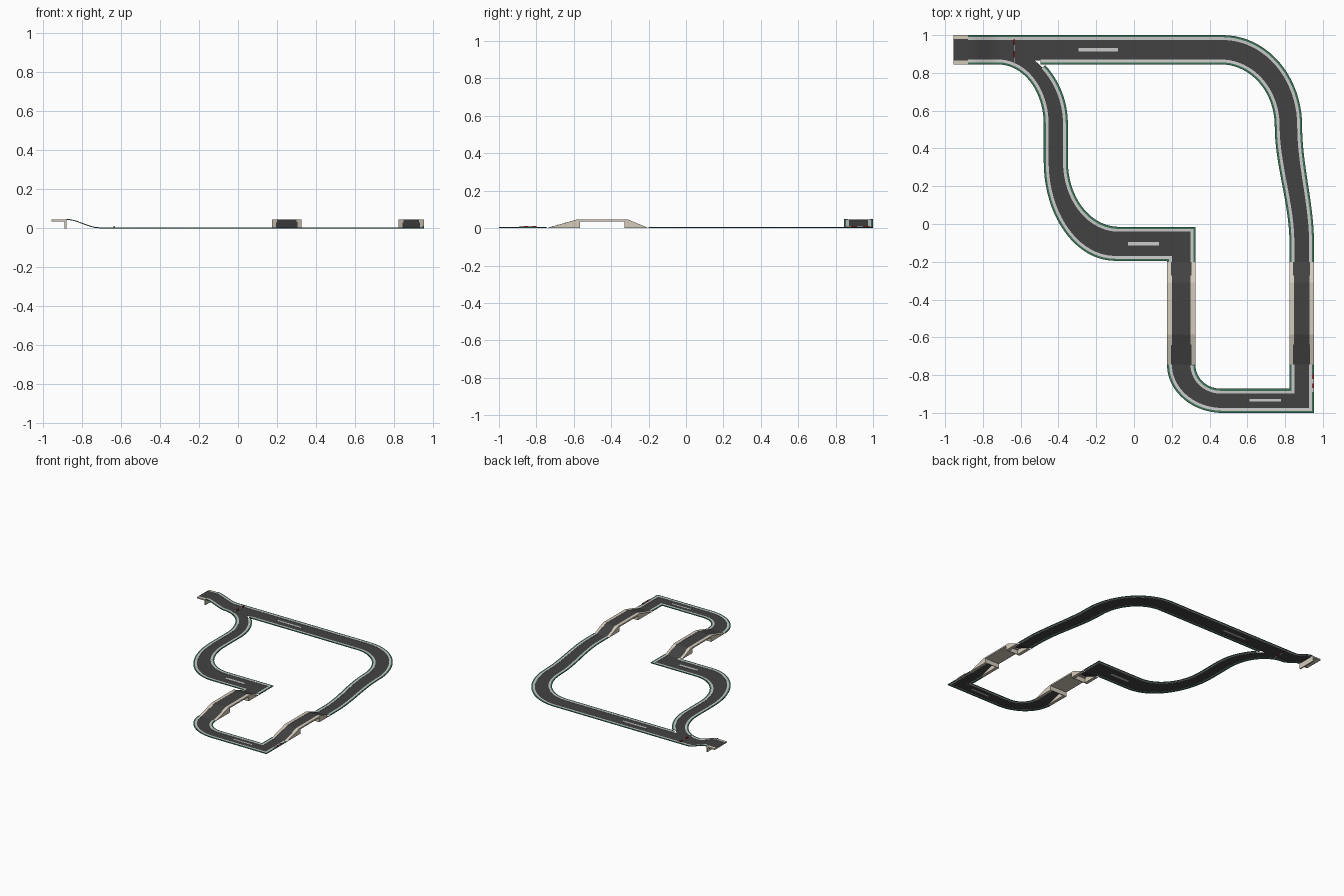
import bpy, bmesh, math
from mathutils import Vector

if "Cube" in bpy.data.objects:
    bpy.data.objects.remove(bpy.data.objects["Cube"])

def material(name, rgb):
    m = bpy.data.materials.new(name)
    m.diffuse_color = (*rgb, 1)
    m.use_nodes = True
    m.node_tree.nodes["Principled BSDF"].inputs["Base Color"].default_value = m.diffuse_color
    return m

ASPHALT = material("asphalt", (0.055, 0.055, 0.057))
GREEN = material("green", (0.045, 0.17, 0.095))
LIGHT = material("light_grey", (0.58, 0.58, 0.57))
BEIGE = material("beige", (0.66, 0.6, 0.5))
RED = material("red", (0.33, 0.025, 0.025))

def make(name, verts, faces, mat):
    me = bpy.data.meshes.new(name)
    me.from_pydata(verts, [], faces)
    bm = bmesh.new()
    bm.from_mesh(me)
    bmesh.ops.recalc_face_normals(bm, faces=bm.faces)
    bm.to_mesh(me)
    bm.free()
    me.materials.append(mat)
    ob = bpy.data.objects.new(name, me)
    bpy.context.collection.objects.link(ob)
    return ob

def loft(name, rows, mat):
    n = len(rows[0])
    faces = [(r * n + i, r * n + i + 1, (r + 1) * n + i + 1, (r + 1) * n + i)
             for r in range(len(rows) - 1) for i in range(n - 1)]
    return make(name, [v for row in rows for v in row], faces, mat)

def box(name, x0, x1, y0, y1, z0, z1, mat):
    v = [(x, y, z) for x in (x0, x1) for y in (y0, y1) for z in (z0, z1)]
    f = [(0, 1, 3, 2), (4, 6, 7, 5), (0, 4, 5, 1), (2, 3, 7, 6), (0, 2, 6, 4), (1, 5, 7, 3)]
    return make(name, v, f, mat)

# Track height: bridges near the front, launch ramp at the back left
Y0, Y1, Y2, Y3, H = -0.745, -0.585, -0.31, -0.2, 0.043

def height(x, y):
    if Y0 < y < Y3:
        return H * min(1, (y - Y0) / (Y1 - Y0), (Y3 - y) / (Y3 - Y2))
    if x < -0.71 and y > 0.8:
        t = min(1, max(0, (-0.71 - x) / 0.17))
        return H * t * t * (3 - 2 * t)
    return 0

# Paired left and right track edges, walked clockwise
left, right = [], []

def add(l, r):
    if not left or (Vector(l) - Vector(left[-1])).length > 1e-5:
        left.append(l)
        right.append(r)

def quarter(p0, corner, p1, t):
    cx, cy = p0[0] + p1[0] - corner[0], p0[1] + p1[1] - corner[1]
    c, s = math.cos(t), math.sin(t)
    return (cx + (p0[0] - cx) * c + (p1[0] - cx) * s, cy + (p0[1] - cy) * c + (p1[1] - cy) * s)

def bend(lp, rp, n=20):
    for i in range(n + 1):
        t = math.pi / 2 * i / n
        add(quarter(*lp, t), quarter(*rp, t))

add((-0.955, 1.0), (-0.955, 0.845))
for i in range(13):
    x = -0.88 + 0.17 * i / 12
    add((x, 1.0), (x, 0.845))
for x in (-0.7, -0.6, -0.495):
    add((x, 1.0), (x, 0.845))
bend([(0.47, 1.0), (0.89, 1.0), (0.89, 0.52)], [(0.46, 0.845), (0.745, 0.845), (0.745, 0.52)])
for i in range(1, 17):
    t = i / 16
    s = t * t * (3 - 2 * t)
    y = 0.52 - 0.62 * t
    add((0.89 + 0.063 * s, y), (0.745 + 0.078 * s, y))
for y in (Y3, Y2, Y1, Y0):
    add((0.953, y), (0.823, y))
add((0.953, -1.0), (0.823, -0.872))
bend([(0.47, -1.0), (0.175, -1.0), (0.175, Y0)], [(0.46, -0.872), (0.325, -0.872), (0.325, Y0)])
for y in (Y1, Y2, Y3):
    add((0.175, y), (0.325, y))
add((0.175, -0.195), (0.325, -0.015))
bend([(-0.1, -0.195), (-0.478, -0.195), (-0.478, 0.33)], [(-0.08, -0.015), (-0.35, -0.015), (-0.35, 0.33)])
bend([(-0.478, 0.53), (-0.478, 0.845), (-0.72, 0.845)], [(-0.35, 0.53), (-0.35, 0.97), (-0.76, 0.97)])

def offset(pts, d):
    """Mitred offset to the right of travel."""
    out = []
    for i, p in enumerate(pts):
        dirs = [(Vector(pts[b]) - Vector(pts[a])).normalized()
                for a, b in ((i - 1, i), (i, i + 1)) if a >= 0 and b < len(pts)]
        n = [Vector((v.y, -v.x)) for v in dirs]
        m = (n[0] + n[-1]) / (1 + n[0].dot(n[-1]))
        out.append(tuple(Vector(p) + m * d))
    return out

def lift(flat, base, dz):
    return [(p[0], p[1], height(*b) + dz) for p, b in zip(flat, base)]

# Road surface
loft("road", [lift(offset(left, 0.02), left, 0.002), lift(offset(right, -0.02), right, 0.002)], ASPHALT)

# Curbs: green outside, light inside, left out at bridges, platform and junction
def keep(p):
    x, y = p
    return not (Y0 + .001 < y < Y3 - .001 or x < -0.9 or (x < -0.3 and 0.85 < y < 0.99)
                or (0.8449 < y < 0.846 and -0.65 < x < -0.55))

for side, pts, sg in (("outer", left, 1), ("inner", right, -1)):
    a, b = offset(pts, 0.011 * sg), offset(pts, 0.026 * sg)
    runs = [[]]
    for i, p in enumerate(pts):
        if keep(p):
            runs[-1].append(i)
        elif runs[-1]:
            runs.append([])
    for k, run in enumerate(r for r in runs if len(r) > 1):
        pick = lambda row: [row[i] for i in run]
        loft(f"{side}_green_edge_{k}", [pick(lift(pts, pts, 0)), pick(lift(pts, pts, 0.005)),
                                        pick(lift(a, pts, 0.005))], GREEN)
        loft(f"{side}_light_curb_{k}", [pick(lift(a, pts, 0.005)), pick(lift(b, pts, 0.004)),
                                        pick(lift(b, pts, 0.001))], LIGHT)

# Bridges: arched side walls, deck slab and cross walls
T = 0.046
arch = [(Y0, 0), (Y1, T), (Y2, T), (Y3, 0), (-0.33, 0), (-0.33, 0.035), (-0.567, 0.035), (-0.567, 0)]
for k, (x0, x1) in enumerate(((0.175, 0.325), (0.823, 0.953))):
    for w, xa in enumerate((x0, x1 - 0.025)):
        n = len(arch)
        verts = [(x, y, z) for x in (xa, xa + 0.025) for y, z in arch]
        faces = [(i, (i + 1) % n, (i + 1) % n + n, i + n) for i in range(n)]
        for c in ((0, 1, 6, 7), (1, 2, 5, 6), (2, 3, 4, 5)):
            faces += [c, tuple(i + n for i in reversed(c))]
        make(f"bridge_{k}_side_{w}", verts, faces, BEIGE)
    box(f"bridge_{k}_deck", x0 + 0.02, x1 - 0.02, Y1, Y2, 0.035, 0.043, BEIGE)
    for w, y in enumerate((-0.572, -0.33)):
        box(f"bridge_{k}_cross_wall_{w}", x0 + 0.02, x1 - 0.02, y, y + 0.005, 0, 0.04, BEIGE)

# Launch platform at the back left
box("platform_top", -0.955, -0.88, 0.845, 1.0, 0.034, 0.044, BEIGE)
box("platform_leg", -0.89, -0.88, 0.845, 1.0, 0, 0.034, BEIGE)

# White lane dashes
for k, (x, y, l, w) in enumerate(((-0.19, 0.922, 0.21, 0.017), (0.05, -0.105, 0.165, 0.02),
                                  (0.695, -0.934, 0.165, 0.014))):
    box(f"lane_dash_{k}", x - l / 2, x + l / 2, y - w / 2, y + w / 2, 0.001, 0.004, LIGHT)

# Striped start gate and corner barrier
for k in range(4):
    m = LIGHT if k % 2 == 0 else RED
    y = 0.85 + 0.0325 * k
    box(f"start_gate_{k}", -0.638, -0.63, y, y + 0.0325, 0, 0.012, m)
    y = -0.89 + 0.023 * k
    box(f"corner_barrier_{k}", 0.943, 0.951, y, y + 0.023, 0, 0.012, m)
